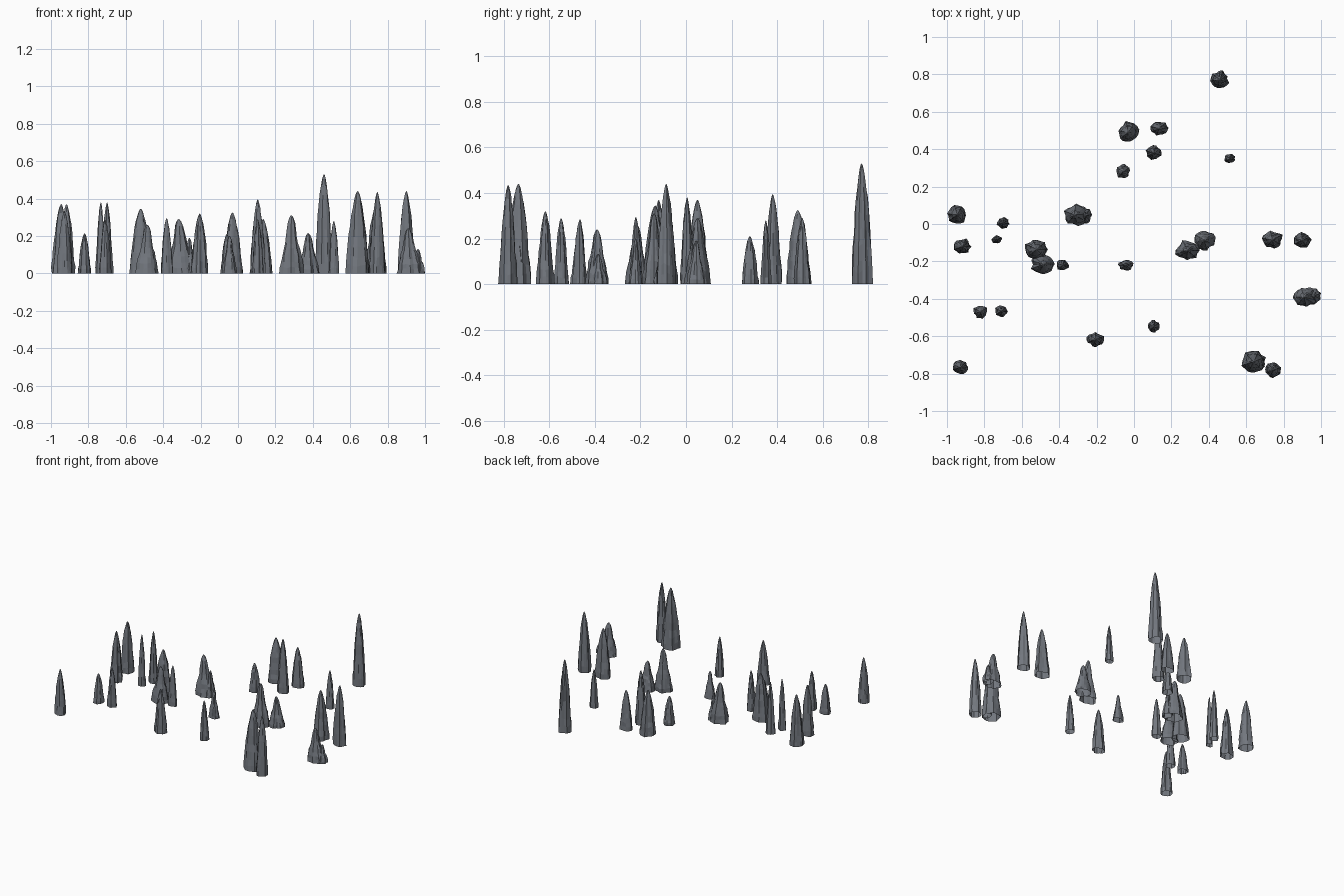
import bpy, bmesh, math, random

random.seed(11)
rock = bpy.data.materials.new("slate_rock")
rock.diffuse_color = (0.17, 0.185, 0.21, 1)

# Radius profiles along the height: slim needle and broad, shouldered cone
SLIM = [(0, 1), (.1, .97), (.2, .9), (.32, .82), (.45, .74), (.58, .65),
        (.7, .55), (.8, .43), (.88, .32), (.95, .19), (.99, .08)]
BROAD = [(0, 1), (.1, .96), (.2, .89), (.32, .79), (.42, .68), (.52, .55),
         (.65, .45), (.77, .38), (.87, .3), (.95, .19), (.99, .08)]


def spire(name, x, y, rx, ry, h, tip_dx=0.0):
    """One faceted rock spire: irregular ribbed rings, open at the bottom."""
    n = 16
    bm = bmesh.new()
    a0 = random.uniform(0, 6.28)
    ribs = [random.uniform(.8, 1.06) for _ in range(n)]
    rings = []
    for t, f in (BROAD if max(rx, ry) / h > .2 else SLIM):
        ring = []
        for i in range(n):
            a = a0 + 2 * math.pi * i / n
            k = f * ribs[i] * random.uniform(.93, 1.07)
            z = h * t
            if 0 < t < .95:
                z += random.uniform(-.018, .018) * h
            ring.append(bm.verts.new((x + tip_dx * t + rx * k * math.cos(a),
                                      y + ry * k * math.sin(a), z)))
        rings.append(ring)
    for lo, hi in zip(rings, rings[1:]):
        for i in range(n):
            j = (i + 1) % n
            bm.faces.new((lo[i], lo[j], hi[j], hi[i]))
    tip = bm.verts.new((x + tip_dx, y, h))
    for i in range(n):
        bm.faces.new((rings[-1][i], rings[-1][(i + 1) % n], tip))
    me = bpy.data.meshes.new(name)
    bm.to_mesh(me)
    bm.free()
    me.materials.append(rock)
    bpy.context.collection.objects.link(bpy.data.objects.new(name, me))


# Main spires: x, y, radius x, radius y, height
SPIRES = [
    (.46, .77, .05, .05, .53), (-.03, .49, .056, .056, .325),
    (.135, .51, .05, .04, .29), (.105, .38, .042, .042, .395),
    (-.06, .28, .041, .041, .21), (.512, .35, .031, .026, .28),
    (-.945, .05, .055, .052, .37), (-.917, -.12, .045, .044, .37),
    (-.70, .005, .034, .03, .38), (-.733, -.083, .029, .024, .38),
    (-.52, -.135, .062, .058, .345), (-.485, -.215, .066, .055, .26),
    (-.382, -.22, .034, .032, .295), (-.045, -.22, .041, .031, .2),
    (.285, -.14, .066, .055, .31), (.375, -.085, .06, .055, .215),
    (.74, -.085, .058, .046, .36), (.9, -.087, .05, .043, .44),
    (.64, -.735, .065, .062, .44), (.745, -.78, .044, .042, .435),
    (.105, -.548, .034, .032, .29), (-.205, -.617, .046, .038, .32),
    (-.82, -.47, .039, .037, .215), (-.71, -.465, .036, .033, .285),
    (-.928, -.765, .042, .038, .33),
]
for i, s in enumerate(SPIRES):
    spire(f"rock_spire_{i + 1:02d}", *s)

# Broad spires with leaning tips, and their low shoulders
spire("broad_spire_west", -.305, .05, .072, .06, .29, -.012)
spire("broad_spire_west_shoulder", -.26, .045, .034, .045, .19)
spire("broad_spire_east", .92, -.39, .066, .058, .24, -.01)
spire("broad_spire_east_shoulder", .962, -.385, .04, .042, .13)
spire("south_spire_shoulder", .675, -.74, .028, .042, .22)
